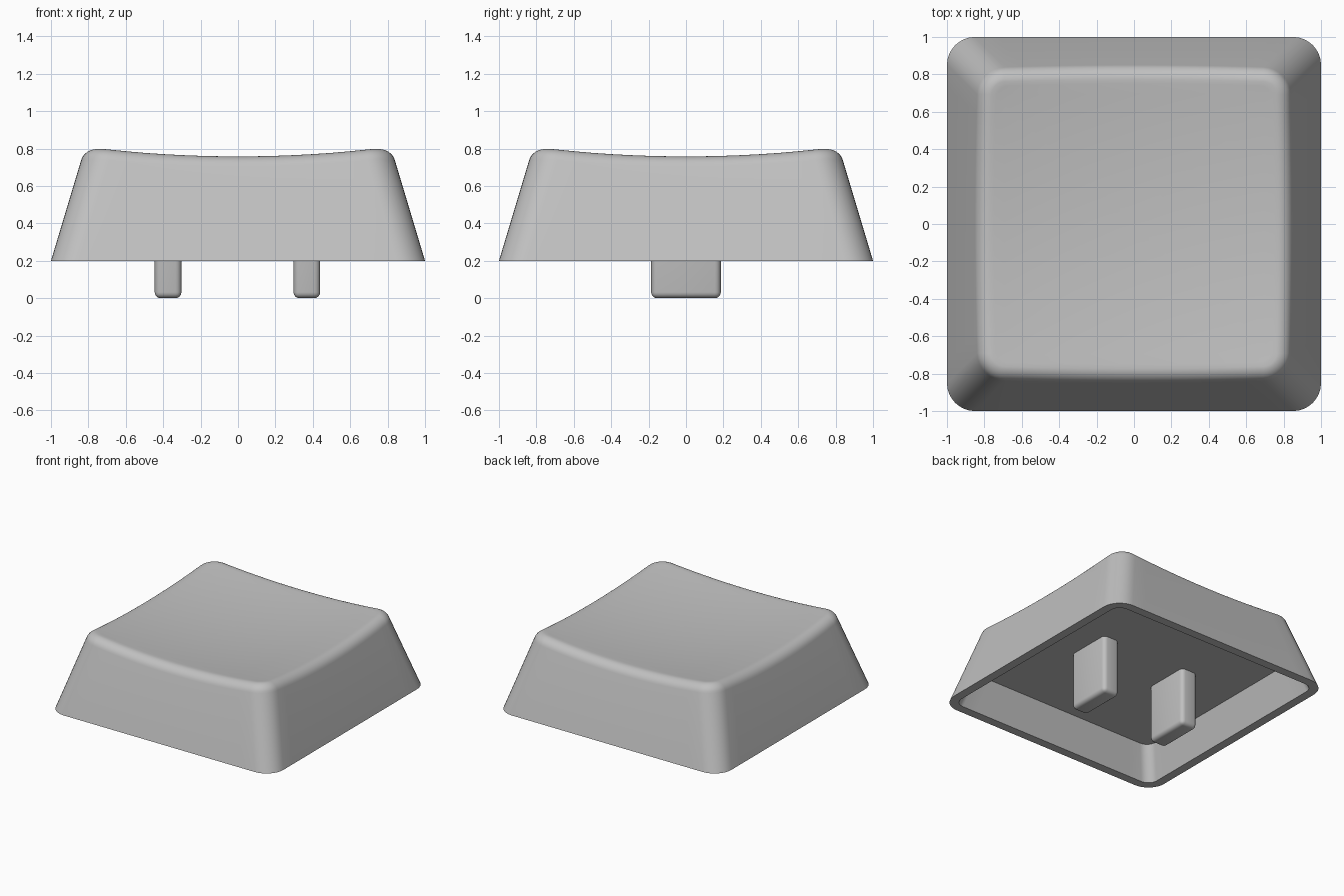
import bpy, bmesh, math

if "Cube" in bpy.data.objects:
    bpy.data.objects.remove(bpy.data.objects["Cube"])

SLOPE = 0.3          # inward lean of the walls
BASE = 0.2           # height of the skirt rim
CEILING = 0.46       # underside of the top
FILLET = 0.08        # rounding of the top edge
LEAN = math.atan(SLOPE)

mat = bpy.data.materials.new("light grey plastic")
mat.diffuse_color = (0.53, 0.53, 0.53, 1)
mat.use_nodes = True
mat.node_tree.nodes["Principled BSDF"].inputs["Base Color"].default_value = mat.diffuse_color


def wall(z):
    return 1 - SLOPE * (z - BASE)


def dish(x, y):
    return 0.713 + 0.0766 * (x * x + y * y)


def outline(half, radius, sides=14, arc=8):
    """Rounded square as (corner centre / edge point, outward direction) pairs."""
    pts, c = [], half - radius
    for q in range(4):
        rot = q * math.pi / 2
        ca, sa = round(math.cos(rot)), round(math.sin(rot))
        local = [(half, -c + 2 * c * i / sides) for i in range(sides)]
        local += [(c + radius * math.cos(a), c + radius * math.sin(a))
                  for a in (math.pi / 2 * i / arc for i in range(arc))]
        pts += [(x * ca - y * sa, x * sa + y * ca) for x, y in local]
    return pts


def finish(name, bm):
    bmesh.ops.recalc_face_normals(bm, faces=bm.faces)
    mesh = bpy.data.meshes.new(name)
    bm.to_mesh(mesh)
    bm.free()
    mesh.materials.append(mat)
    obj = bpy.data.objects.new(name, mesh)
    bpy.context.collection.objects.link(obj)
    bpy.ops.object.select_all(action='DESELECT')
    obj.select_set(True)
    bpy.context.view_layer.objects.active = obj
    return obj


# Keycap shell: rings from the ceiling, down inside, up the wall, over to the dish
rings = []
for half, radius, z in ((wall(CEILING) - 0.07, 0.08, CEILING),
                        (0.93, 0.08, BASE), (1.0, 0.15, BASE)):
    rings.append([(x, y, z) for x, y in outline(half, radius)])

guide = [dish(x, y) for x, y in outline(0.765, 0.07)]


def fillet_ring(angle):
    ring = []
    for i, top in enumerate(guide):
        zc = top - FILLET
        half = wall(zc) - FILLET / math.cos(LEAN) + FILLET * math.cos(angle)
        x, y = outline(half, 0.07 + FILLET * math.cos(angle))[i]
        ring.append((x, y, zc + FILLET * math.sin(angle)))
    return ring


STEPS = 7
for k in range(STEPS + 1):
    rings.append(fillet_ring(LEAN + (math.pi / 2 - LEAN) * k / STEPS))
rim = rings[-1]
for s in (0.97, 0.9, 0.8, 0.7, 0.6, 0.5, 0.4, 0.3, 0.2, 0.1):
    rings.append([(x * s, y * s, dish(x * s, y * s)) for x, y, _ in rim])

bm = bmesh.new()
loops = [[bm.verts.new(p) for p in ring] for ring in rings]
n = len(loops[0])
for a, b in zip(loops, loops[1:]):
    for i in range(n):
        j = (i + 1) % n
        bm.faces.new((a[i], a[j], b[j], b[i]))
bm.faces.new(loops[0])
centre = bm.verts.new((0, 0, dish(0, 0)))
for i in range(n):
    bm.faces.new((loops[-1][i], loops[-1][(i + 1) % n], centre))
finish("keycap_shell", bm)
bpy.ops.object.shade_smooth_by_angle(angle=math.radians(35))

# Two mounting pegs with rounded edges
for name, x in (("left_peg", -0.374), ("right_peg", 0.368)):
    bm = bmesh.new()
    bmesh.ops.create_cube(bm, size=1)
    for v in bm.verts:
        v.co = (x + v.co.x * 0.143, v.co.y * 0.372, (v.co.z + 0.5) * (CEILING + 0.01))
    edges = [e for e in bm.edges if min(v.co.z for v in e.verts) < 0.01]
    bmesh.ops.bevel(bm, geom=edges, offset=0.032, segments=4, profile=0.5, affect='EDGES')
    finish(name, bm)
    bpy.ops.object.shade_smooth_by_angle(angle=math.radians(35))
